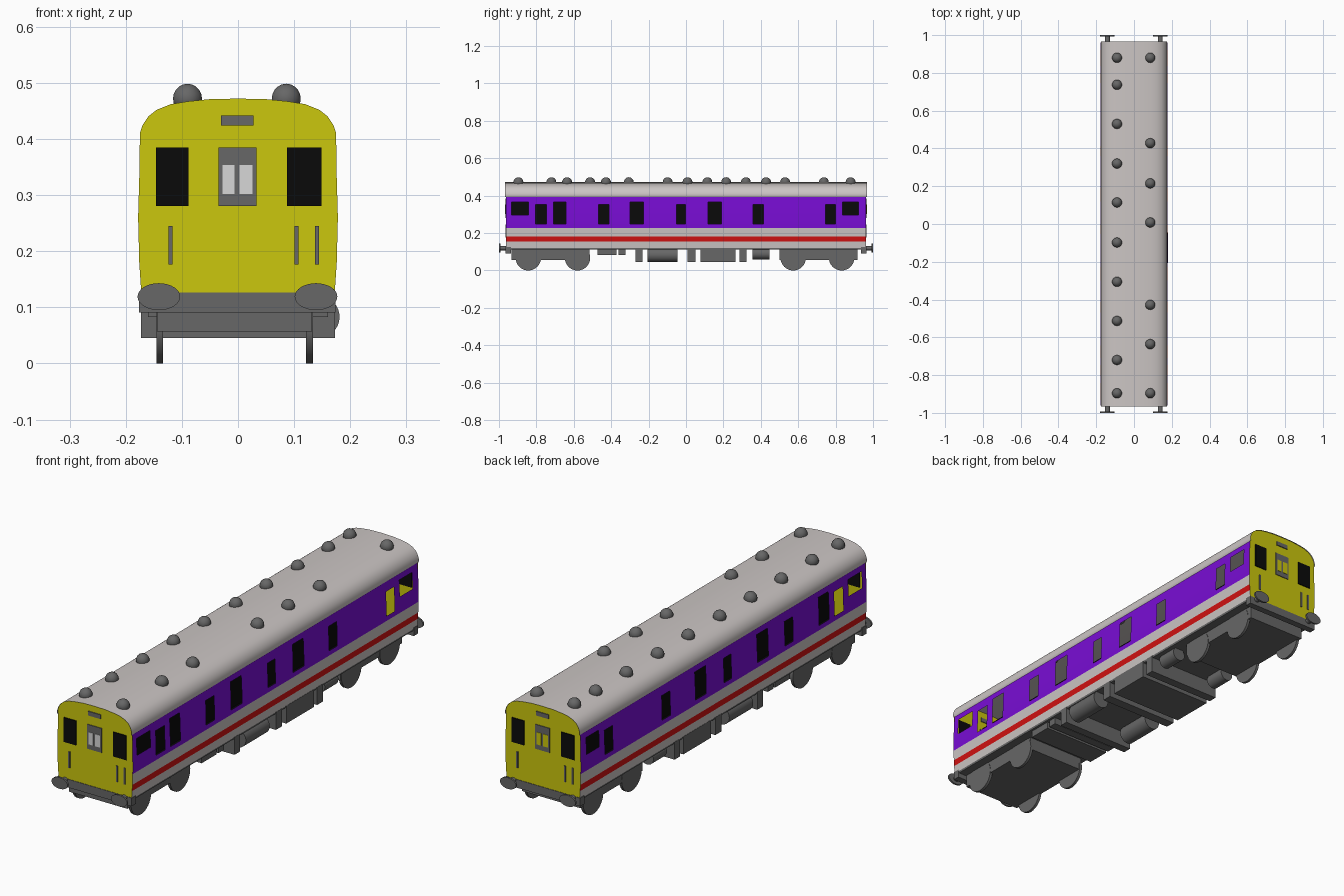
import bpy, bmesh, math
from mathutils import Matrix

if "Cube" in bpy.data.objects:
    bpy.data.objects.remove(bpy.data.objects["Cube"])


def material(name, rgb):
    m = bpy.data.materials.new(name)
    m.diffuse_color = (*rgb, 1)
    m.use_nodes = True
    m.node_tree.nodes["Principled BSDF"].inputs["Base Color"].default_value = m.diffuse_color
    return m


LIGHT = material("light grey", (0.60, 0.56, 0.55))
PURPLE = material("purple", (0.19, 0.004, 0.66))
RED = material("red", (0.64, 0.006, 0.006))
YELLOW = material("yellow", (0.60, 0.57, 0.004))
GREY = material("dark grey", (0.135, 0.135, 0.135))
BLACK = material("black", (0.003, 0.003, 0.003))
PANE = material("pale pane", (0.68, 0.68, 0.68))


def finish(name, bm, mats, smooth=False):
    me = bpy.data.meshes.new(name)
    bm.to_mesh(me)
    bm.free()
    ob = bpy.data.objects.new(name, me)
    bpy.context.collection.objects.link(ob)
    for m in mats:
        me.materials.append(m)
    if smooth:
        bpy.ops.object.select_all(action='DESELECT')
        ob.select_set(True)
        bpy.context.view_layer.objects.active = ob
        bpy.ops.object.shade_smooth_by_angle(angle=math.radians(40))
    return ob


def box(name, mat, x0, x1, y0, y1, z0, z1):
    bm = bmesh.new()
    c = Matrix.Translation(((x0 + x1) / 2, (y0 + y1) / 2, (z0 + z1) / 2))
    bmesh.ops.create_cube(bm, size=1, matrix=c @ Matrix.Diagonal((x1 - x0, y1 - y0, z1 - z0, 1)))
    return finish(name, bm, [mat])


def cylinder(name, mat, centre, r1, r2, length, axis):
    """Elliptical cylinder along x or y; r1 horizontal radius, r2 vertical."""
    bm = bmesh.new()
    rot = Matrix.Rotation(math.pi / 2, 4, 'Y' if axis == 'X' else 'X')
    scale = Matrix.Diagonal((1, r1, r2, 1) if axis == 'X' else (r1, 1, r2, 1))
    bmesh.ops.create_cone(bm, cap_ends=True, segments=32, radius1=1, radius2=1, depth=length,
                          matrix=Matrix.Translation(centre) @ scale @ rot)
    return finish(name, bm, [mat], True)


# Cross-section of the body: (half width, height)
SIDE = [(.172, .12), (.176, .18), (.178, .26), (.176, .33), (.172, .396)]
ROOF = [(.172, .392), (.175, .396), (.175, .41), (.170, .425), (.160, .440),
        (.145, .452), (.12, .462), (.09, .467), (.05, .471), (0, .472)]
END = .962


def side_x(z):
    for (xa, za), (xb, zb) in zip(SIDE, SIDE[1:]):
        if z <= zb:
            return xa + (xb - xa) * (z - za) / (zb - za)
    return SIDE[-1][0]


# Window openings: (y0, y1, z0, z1)
SHORT, TALL, CAB = (.249, .352), (.249, .367), (.297, .367)
WINDOWS = [(a, b, *h) for a, b, h in [
    (-.933, -.842, CAB), (-.805, -.746, SHORT), (-.709, -.642, TALL), (-.468, -.412, SHORT),
    (-.300, -.227, TALL), (-.052, -.002, SHORT), (.118, .190, TALL), (.359, .414, SHORT),
    (.746, .800, SHORT), (.837, .922, CAB)]]

# Side walls: a grid split at stripe and window edges, with window cells left open
ys = sorted({-END, END} | {w[0] for w in WINDOWS} | {w[1] for w in WINDOWS})
zs = sorted({.12, .155, .182, .228, .249, .27, .297, .33, .352, .367, .396})
for label, s in (("right", 1), ("left", -1)):
    bm = bmesh.new()
    grid = {(y, z): bm.verts.new((s * side_x(z), y, z)) for y in ys for z in zs}
    for ya, yb in zip(ys, ys[1:]):
        for za, zb in zip(zs, zs[1:]):
            y, z = (ya + yb) / 2, (za + zb) / 2
            if any(w[0] < y < w[1] and w[2] < z < w[3] for w in WINDOWS):
                continue
            quad = [grid[ya, za], grid[yb, za], grid[yb, zb], grid[ya, zb]]
            f = bm.faces.new(quad[::s])
            f.material_index = 1 if z > .228 else 2 if .155 < z < .182 else 0
    finish(label + "_side_wall", bm, [LIGHT, PURPLE, RED], True)

# Roof shell
bm = bmesh.new()
arc = ROOF + [(-x, z) for x, z in ROOF[-2::-1]]
rows = [[bm.verts.new((x, y, z)) for x, z in arc] for y in (-.967, .967)]
for i in range(len(arc) - 1):
    bm.faces.new((rows[0][i], rows[1][i], rows[1][i + 1], rows[0][i + 1]))
finish("roof", bm, [LIGHT], True)

# Interior partition and floor seen through the windows
box("interior_partition", BLACK, -.03, .03, -.95, .95, .13, .385)
box("interior_floor", BLACK, -.165, .165, -.95, .95, .13, .135)
box("chassis_floor", GREY, -.17, .17, -.955, .955, .112, .126)

# Roof vents in two uneven rows
VENTS = {-.09: (.88, .737, .53, .32, .114, -.098, -.306, -.513, -.72, -.896),
         .086: (.88, .428, .215, .008, -.428, -.636, -.896)}
for x, row in VENTS.items():
    for y in row:
        bm = bmesh.new()
        bmesh.ops.create_uvsphere(bm, u_segments=14, v_segments=10, radius=.0265,
                                  matrix=Matrix.Translation((x, y, .472)))
        finish("roof_vent", bm, [GREY], True)

# Both ends: the rear is the front turned half round
for label, s in (("front", 1), ("rear", -1)):
    bm = bmesh.new()
    half = SIDE[:-1] + ROOF[1:]
    ring = half + [(-x, z) for x, z in half[-2::-1]]
    bm.faces.new([bm.verts.new((s * x, -s * END, z)) for x, z in ring])
    finish(label + "_end_wall", bm, [YELLOW])

    def plate(name, mat, x0, x1, z0, z1, t=.004):
        a, b = sorted((s * x0, s * x1))
        box(label + "_" + name, mat, a, b, -s * END - t, -s * END + t, z0, z1)

    plate("left_cab_window", BLACK, -.146, -.088, .281, .385)
    plate("right_cab_window", BLACK, .087, .149, .281, .385)
    plate("door_window_frame", GREY, -.035, .033, .281, .385, .003)
    pane = PANE if s == 1 else YELLOW
    plate("left_door_pane", pane, -.028, -.006, .302, .354, .0045)
    plate("right_door_pane", pane, .003, .026, .302, .354, .0045)
    plate("indicator_panel", GREY, -.030, .028, .424, .442)
    for x in (-.1205, .1045, .1405):
        plate("handrail", GREY, x - .0035, x + .0035, .176, .245)
    # Buffer beam and buffers
    y0, y1 = sorted((-s * .964, -s * .935))
    box(label + "_buffer_beam", GREY, -.176, .174, y0, y1, .091, .126)
    for x in (-.141, .139):
        cylinder(label + "_buffer_shank", GREY, (x, -s * .975, .119), .013, .011, .04, 'Y')
        cylinder(label + "_buffer_head", GREY, (x, -s * .996, .119), .038, .024, .008, 'Y')

# Bogies with wheels set just proud of the frame sides
for label, y0, y1, axles in (("front", -.933, -.516, (-.843, -.58)),
                             ("rear", .50, .917, (.573, .832))):
    box(label + "_bogie_frame", GREY, -.144, .132, y0, y1, .057, .12)
    for y in axles:
        for x in (-.1395, .1275):
            cylinder(label + "_wheel", GREY, (x, y, .068), .068, .068, .012, 'X')

# Underfloor equipment
for y0, y1, z0 in ((-.27, -.233, .045), (.008, .05, .045), (.078, .265, .045), (.286, .324, .045)):
    box("underfloor_box", GREY, -.173, .173, y0, y1, z0, .12)
box("underfloor_tray", GREY, -.16, .16, -.473, -.372, .083, .12)
box("underfloor_bracket", GREY, -.16, .16, -.36, -.323, .083, .12)
cylinder("right_air_tank", GREY, (.143, -.125, .083), .038, .038, .161, 'Y')
cylinder("left_air_tank", GREY, (-.135, -.125, .083), .038, .038, .161, 'Y')
for x in (-.13, .13):
    cylinder("small_air_tank", GREY, (x, .402, .09), .03, .03, .091, 'Y')
